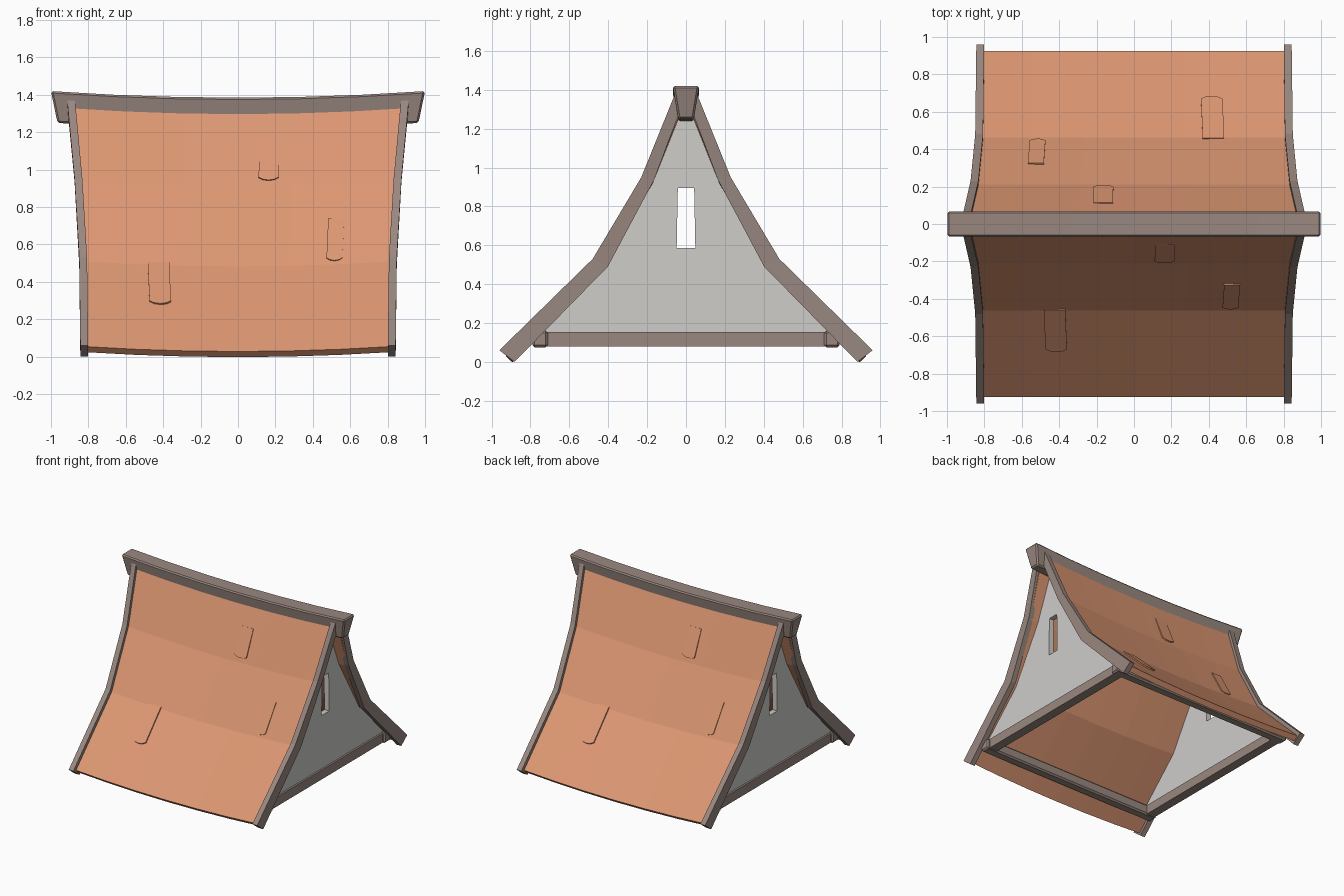
import bpy, bmesh
from mathutils import Vector

if "Cube" in bpy.data.objects:
    bpy.data.objects.remove(bpy.data.objects["Cube"])


def material(name, rgb):
    m = bpy.data.materials.new(name)
    m.diffuse_color = (*rgb, 1)
    m.use_nodes = True
    m.node_tree.nodes["Principled BSDF"].inputs["Base Color"].default_value = m.diffuse_color
    return m


WOOD = material("grey brown wood", (0.32, 0.245, 0.215))
ROOF = material("terracotta roof", (0.72, 0.31, 0.17))
WALL = material("pale plaster", (0.62, 0.61, 0.59))


def loft(name, rings, mat, bevel=0.0):
    """Join equal-sized rings of points into a closed solid."""
    bm = bmesh.new()
    vs = [[bm.verts.new(p) for p in ring] for ring in rings]
    n = len(vs[0])
    for a, b in zip(vs, vs[1:]):
        for i in range(n):
            j = (i + 1) % n
            bm.faces.new((a[i], a[j], b[j], b[i]))
    bm.faces.new(vs[0])
    bm.faces.new(vs[-1][::-1])
    bmesh.ops.recalc_face_normals(bm, faces=bm.faces)
    me = bpy.data.meshes.new(name)
    bm.to_mesh(me)
    bm.free()
    me.materials.append(mat)
    ob = bpy.data.objects.new(name, me)
    bpy.context.collection.objects.link(ob)
    if bevel:
        mod = ob.modifiers.new("chamfer", "BEVEL")
        mod.width = bevel
        mod.segments = 1
        mod.limit_method = 'ANGLE'
    return ob


def box(name, lo, hi, mat, bevel):
    ring = lambda x: [(x, lo[1], lo[2]), (x, hi[1], lo[2]), (x, hi[1], hi[2]), (x, lo[1], hi[2])]
    return loft(name, [ring(lo[0]), ring(hi[0])], mat, bevel)


def sag(x):
    return -0.032 * (1 - min(1, abs(x) / 0.9) ** 2)


SIDES = ((-1, "front"), (1, "back"))
ENDS = ((-1, "left"), (1, "right"))
COLS = [i / 3 - 1 for i in range(7)]

# Curved roof slopes: (half width, y, z) for outer and inner skins
outer = [(0.82, 0.925, 0.06), (0.826, 0.462, 0.515), (0.853, 0.212, 0.94), (0.89, 0.045, 1.35)]
inner = [(0.82, 0.893, 0.03), (0.826, 0.43, 0.482), (0.853, 0.172, 0.925), (0.89, 0.008, 1.335)]
for s, side in SIDES:
    rings = [[(w * t, s * y, z + sag(w * t)) for w, y, z in outer + inner[::-1]] for t in COLS]
    loft(side + "_roof_slope", rings, ROOF)

# Barge boards on the four sloping edges: (mid x, outer y, z, inner y, z)
barge = [(0.822, 0.96, 0.06, 0.882, 0.0), (0.828, 0.48, 0.53, 0.402, 0.49),
         (0.853, 0.23, 0.95, 0.165, 0.935), (0.892, 0.06, 1.37, 0.012, 1.34)]
for s, side in SIDES:
    for e, end in ENDS:
        rings = [[(e * (x - 0.021), s * yo, zo), (e * (x + 0.021), s * yo, zo),
                  (e * (x + 0.021), s * yi, zi), (e * (x - 0.021), s * yi, zi)]
                 for x, yo, zo, yi, zi in barge]
        loft(f"{side}_{end}_barge_board", rings, WOOD)

# Sagging ridge beam with undercut ends
rings = []
for t in COLS:
    d = 0.035 * (t * t - 1)
    rings.append([(t, -0.068, 1.42 + d), (t, 0.068, 1.42 + d),
                  (t * 0.965, 0.04, 1.25 + d), (t * 0.965, -0.04, 1.25 + d)])
loft("ridge_beam", rings, WOOD, 0.01)

# Base frame
for s, side in SIDES:
    box(side + "_sill_beam", (-0.815, s * 0.75 - 0.04, 0.075), (0.815, s * 0.75 + 0.04, 0.16), WOOD, 0.012)
for e, end in ENDS:
    box(end + "_tie_beam", (e * 0.76 - 0.037, -0.73, 0.08), (e * 0.76 + 0.037, 0.73, 0.155), WOOD, 0.0)

# Gable walls, each in two halves around a slit window
half = [(0, 0.1), (0.76, 0.1), (0.77, 0.14), (0.435, 0.475), (0.178, 0.92), (0.02, 1.31), (0, 1.31),
        (0, 0.895), (0.042, 0.895), (0.048, 0.585), (0, 0.585)]
for e, end in ENDS:
    for s, side in SIDES:
        rings = [[(e * x, s * y, z) for y, z in half] for x in (0.74, 0.782)]
        loft(f"{end}_gable_{side}_half", rings, WALL)

# Loose raised tiles: (top x, bottom x, width, top y, z, bottom y, z), repeated half a turn round
tiles = [(0.165, 0.163, 0.105, 0.115, 1.16, 0.208, 0.945),
         (0.525, 0.515, 0.085, 0.325, 0.74, 0.457, 0.515),
         (-0.425, -0.415, 0.115, 0.46, 0.505, 0.685, 0.285)]
for k, (xt, xb, w, yt, zt, yb, zb) in enumerate(tiles):
    for s, side in SIDES:
        top = Vector((-s * xt, s * yt, zt))
        down = Vector((-s * xb, s * yb, zb)) - top
        across = Vector((1, 0, 0))
        normal = across.cross(down).normalized()
        if normal.z < 0:
            normal.negate()
        shape = [(-0.5, 0), (0.5, 0), (0.5, 0.93), (0.3, 0.98), (0, 1), (-0.3, 0.98), (-0.5, 0.93)]
        face = [top + across * (u * w) + down * v for u, v in shape]
        loft(f"{side}_loose_tile_{k + 1}", [[p - normal * 0.035 for p in face], face], ROOF)
